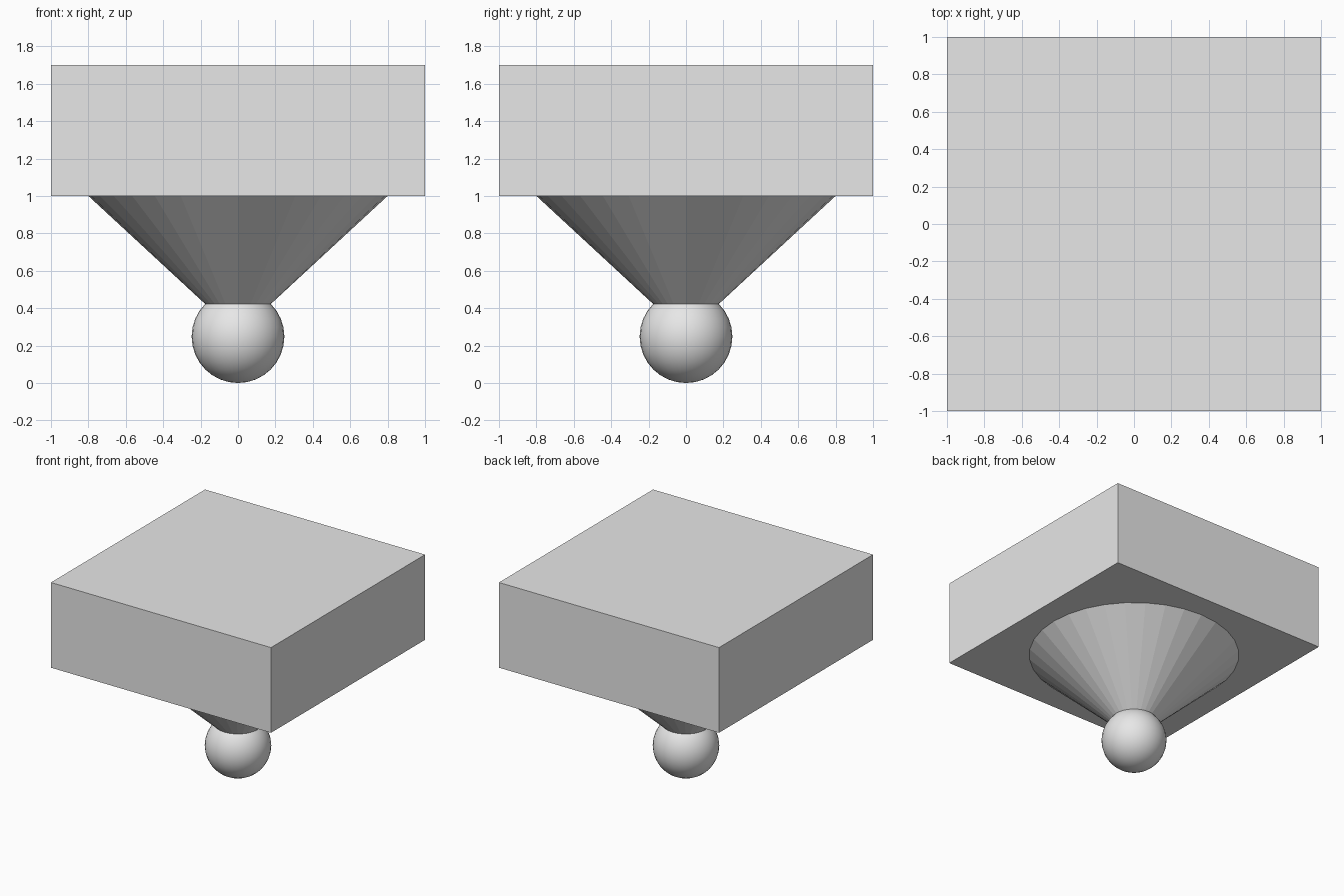
import bpy

cube = bpy.data.objects.get("Cube")
if cube:
    bpy.data.objects.remove(cube, do_unlink=True)

# Single plain grey
grey = bpy.data.materials.new("plain_grey")
grey.use_nodes = True
colour = (0.8, 0.8, 0.8, 1)
grey.diffuse_color = colour
grey.node_tree.nodes["Principled BSDF"].inputs["Base Color"].default_value = colour


def finish(name):
    obj = bpy.context.object
    obj.name = obj.data.name = name
    obj.data.materials.append(grey)
    return obj


# Square block on top
bpy.ops.mesh.primitive_cube_add(size=1, location=(0, 0, 1.35))
block = finish("top_block")
block.scale = (2, 2, 0.7)
bpy.ops.object.transform_apply(location=False, rotation=False, scale=True)

# Faceted cone tapering down from the block into the ball
cone_top, cone_tip = 1.0, 0.26
bpy.ops.mesh.primitive_cone_add(vertices=32, radius1=0, radius2=0.8,
                                depth=cone_top - cone_tip,
                                location=(0, 0, (cone_top + cone_tip) / 2))
finish("tapered_cone")

# Smooth ball at the foot
radius = 0.248
bpy.ops.mesh.primitive_uv_sphere_add(segments=32, ring_count=16, radius=radius,
                                     location=(0, 0, radius))
finish("ball_tip")
bpy.ops.object.shade_smooth()
